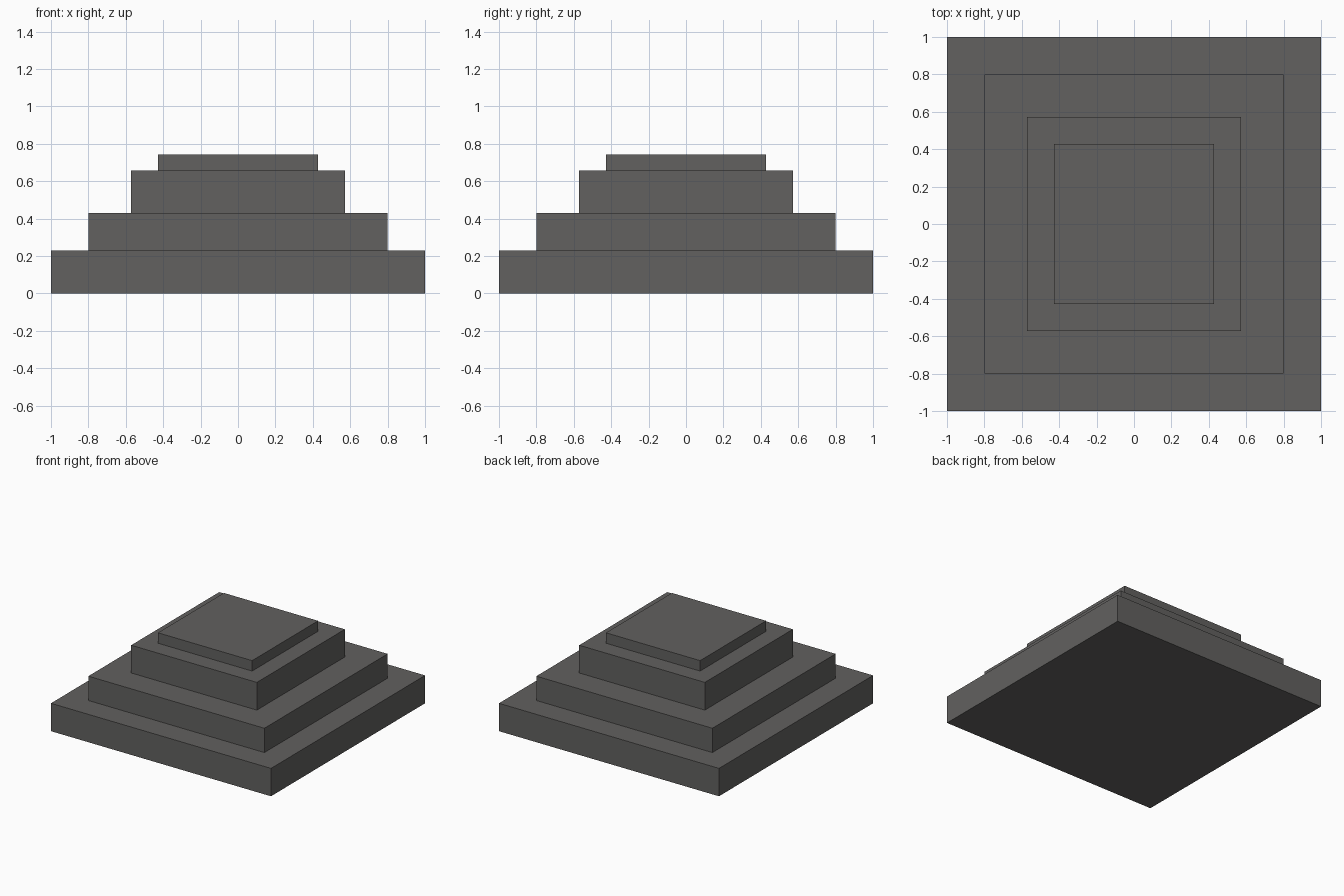
import bpy

if "Cube" in bpy.data.objects:
    bpy.data.objects.remove(bpy.data.objects["Cube"])

# One flat stone colour for the whole model
stone = bpy.data.materials.new("dark_grey_stone")
stone.diffuse_color = (0.122, 0.119, 0.115, 1.0)
stone.use_nodes = True
stone.node_tree.nodes["Principled BSDF"].inputs["Base Color"].default_value = stone.diffuse_color


def tier(name, half_width, bottom, top):
    """Square slab centred on the z axis, from bottom to top."""
    bpy.ops.mesh.primitive_cube_add(size=1, location=(0, 0, (bottom + top) / 2))
    slab = bpy.context.object
    slab.name = name
    slab.scale = (2 * half_width, 2 * half_width, top - bottom)
    bpy.ops.object.transform_apply(location=False, rotation=False, scale=True)
    slab.data.materials.append(stone)


# Stepped tiers, from the ground up: name, half width, top height
tiers = [
    ("base_tier", 1.0, 0.229),
    ("second_tier", 0.8, 0.429),
    ("third_tier", 0.571, 0.657),
    ("top_tier", 0.428, 0.743),
]
bottom = 0.0
for name, half_width, top in tiers:
    tier(name, half_width, bottom, top)
    bottom = top
